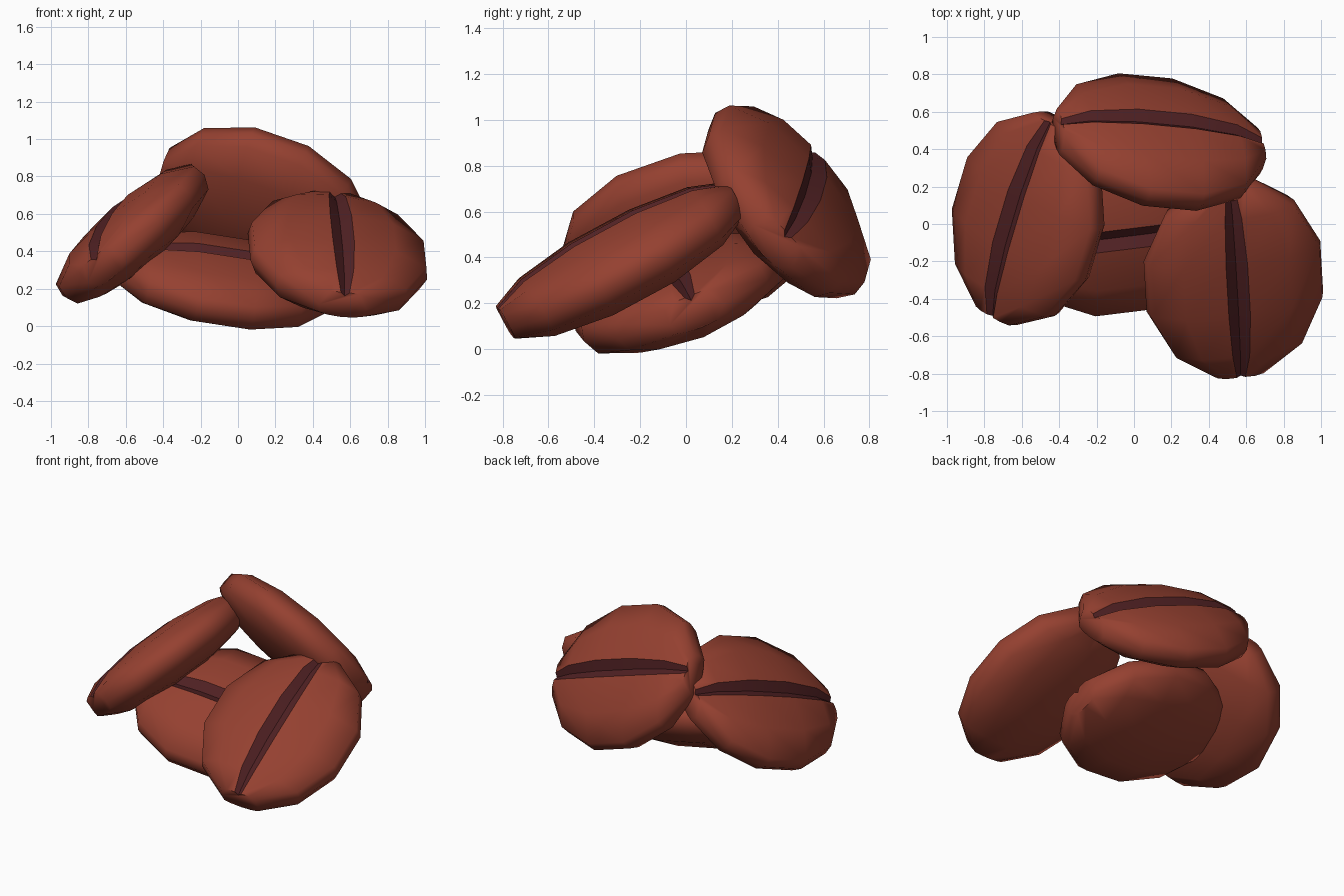
import bpy, bmesh, math
from mathutils import Vector, Matrix

if "Cube" in bpy.data.objects:
    bpy.data.objects.remove(bpy.data.objects["Cube"])


def material(name, rgb):
    m = bpy.data.materials.new(name)
    m.diffuse_color = (*rgb, 1)
    m.use_nodes = True
    m.node_tree.nodes["Principled BSDF"].inputs["Base Color"].default_value = m.diffuse_color
    return m


BODY = material("roasted red brown", (0.30, 0.052, 0.030))
CREASE = material("dark crease brown", (0.085, 0.016, 0.018))

HALF_LEN, HALF_WID = 0.57, 0.495
TOP, BOTTOM = 0.155, 0.20
STATIONS = 6


def section(width, s):
    """Closed cross-section: crease, flat upper face, rounded rim, domed back."""
    k = 0.20 + 0.80 * s
    t, b = TOP * k, BOTTOM * k
    g = 0.010 + 0.050 * s
    half = [(g, t), (width * 0.6, t * 0.72 + 0.018), (width * 0.97, 0.045),
            (width, -0.025), (width * 0.92, -0.06 - 0.04 * s), (width * 0.56, -b * 0.75 - 0.02)]
    return ([(0, t - 0.015 - 0.025 * s)] + half + [(0, -b - 0.005)]
            + [(-v, z) for v, z in reversed(half)])


def bean(name, centre, along, normal):
    # Lengthwise rings, thin blunt rim at both ends
    bm = bmesh.new()
    rings = []
    for i in range(STATIONS):
        ang = math.pi * (i + 0.5) / STATIONS
        x = HALF_LEN * math.cos(ang) / math.cos(math.pi / 12)
        s = math.sin(ang)
        rings.append([bm.verts.new((x, v, z)) for v, z in section(HALF_WID * s, s)])
    n = len(rings[0])
    for a, b in zip(rings, rings[1:]):
        for j in range(n):
            f = bm.faces.new((a[j], a[(j + 1) % n], b[(j + 1) % n], b[j]))
            # the two strips beside the centre line form the crease
            f.material_index = 1 if j in (0, n - 1) else 0
    bm.faces.new(rings[0])
    bm.faces.new(rings[-1])
    bmesh.ops.recalc_face_normals(bm, faces=bm.faces)
    # Keep the lips of the crease sharp
    for e in bm.edges:
        if len({f.material_index for f in e.link_faces}) > 1:
            e.smooth = False
    mesh = bpy.data.meshes.new(name)
    bm.to_mesh(mesh)
    bm.free()
    mesh.materials.append(BODY)
    mesh.materials.append(CREASE)
    ob = bpy.data.objects.new(name, mesh)
    bpy.context.collection.objects.link(ob)
    # Orient by long axis and crease-face normal
    u = Vector(along).normalized()
    w = Vector(normal).cross(u).normalized()
    nn = u.cross(w)
    rot = Matrix((u, w, nn)).transposed().to_4x4()
    ob.matrix_world = Matrix.Translation(centre) @ rot
    bpy.ops.object.select_all(action='DESELECT')
    ob.select_set(True)
    bpy.context.view_layer.objects.active = ob
    bpy.ops.object.shade_smooth_by_angle(angle=math.radians(62))


bean("bottom_bean", (-0.09, -0.03, 0.26), (0.98, 0.12, -0.15), (0.185, -0.36, 0.914))
bean("right_bean", (0.535, -0.29, 0.395), (-0.05, 0.87, 0.47), (0.15, -0.47, 0.87))
bean("left_bean", (-0.575, 0.03, 0.505), (0.27, 0.91, 0.32), (-0.64, -0.03, 0.77))
bean("top_bean", (0.135, 0.45, 0.65), (0.94, -0.09, -0.325), (0.276, 0.74, 0.61))
